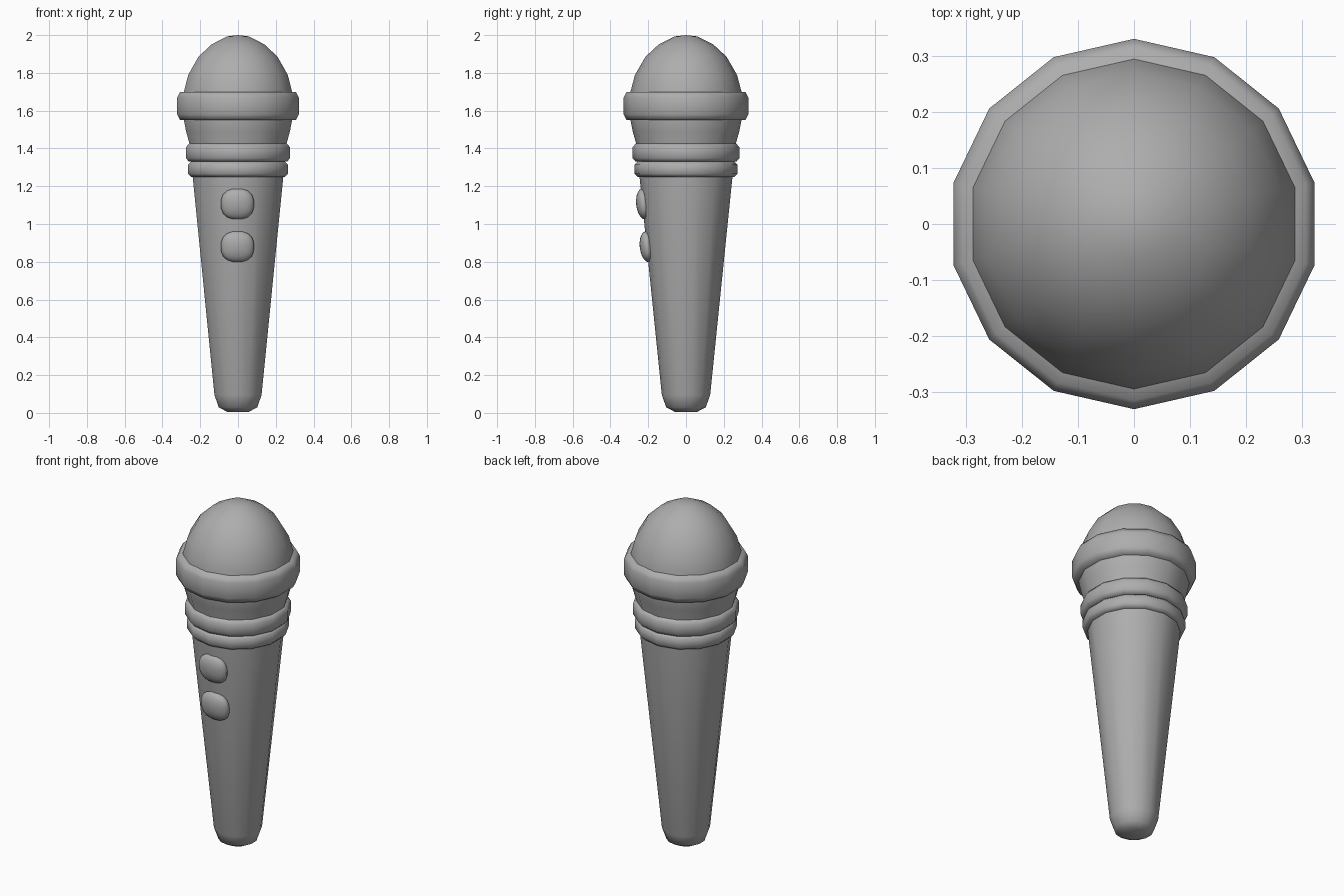
import bpy, bmesh, math
from mathutils import Vector

if "Cube" in bpy.data.objects:
    bpy.data.objects.remove(bpy.data.objects["Cube"])

SIDES = 14

# Dark grey for every part
grey = bpy.data.materials.new("dark_grey")
grey.diffuse_color = (0.42, 0.42, 0.42, 1)
grey.use_nodes = True
grey.node_tree.nodes["Principled BSDF"].inputs["Base Color"].default_value = grey.diffuse_color


def finish(name, bm, angle):
    bmesh.ops.recalc_face_normals(bm, faces=bm.faces)
    mesh = bpy.data.meshes.new(name)
    bm.to_mesh(mesh)
    bm.free()
    mesh.materials.append(grey)
    ob = bpy.data.objects.new(name, mesh)
    bpy.context.collection.objects.link(ob)
    bpy.ops.object.select_all(action='DESELECT')
    ob.select_set(True)
    bpy.context.view_layer.objects.active = ob
    bpy.ops.object.shade_smooth_by_angle(angle=math.radians(angle))
    return ob


def lathe(name, profile, closed=False, angle=75):
    """Spin (radius, z) points round z with a vertex on the y axis."""
    bm = bmesh.new()
    rings = []
    for r, z in profile:
        if r == 0:
            rings.append([bm.verts.new((0, 0, z))] * SIDES)
        else:
            rings.append([bm.verts.new((r * math.sin(2 * math.pi * i / SIDES),
                                        r * math.cos(2 * math.pi * i / SIDES), z))
                          for i in range(SIDES)])
    pairs = list(zip(rings, rings[1:]))
    if closed:
        pairs.append((rings[-1], rings[0]))
    for a, b in pairs:
        for i in range(SIDES):
            j = (i + 1) % SIDES
            bm.faces.new(list(dict.fromkeys((a[i], a[j], b[j], b[i]))))
    return finish(name, bm, angle)


def collar(name, inner, outer, z0, z1):
    """Rounded band."""
    e = (z1 - z0) * 0.2
    m = outer - 0.016
    lathe(name, [(inner, z0), (m, z0), (outer, z0 + e), (outer, z1 - e),
                 (m, z1), (inner, z1)], closed=True)


def button(name, z, y):
    """Pillow-shaped button, tilted to follow the handle."""
    bm = bmesh.new()
    bmesh.ops.create_uvsphere(bm, u_segments=20, v_segments=10, radius=1)
    for v in bm.verts:
        k = (abs(v.co.x) ** 2.5 + abs(v.co.y) ** 2.5) ** (1 / 2.5)
        s = math.hypot(v.co.x, v.co.y) / k if k > 1e-6 else 1
        v.co = Vector((v.co.x * s * 0.088, v.co.y * s * 0.082, v.co.z * 0.039))
    ob = finish(name, bm, 75)
    ob.location = (-0.003, y, z)
    ob.rotation_euler = (math.radians(90 + 5.9), 0, 0)


# Handle
lathe("handle", [(0, 0.006), (0.06, 0.006), (0.105, 0.03), (0.128, 0.095),
                 (0.246, 1.25), (0.252, 1.33), (0, 1.33)])
# Neck under the head
lathe("neck", [(0, 1.33), (0.25, 1.33), (0.262, 1.42), (0.282, 1.49), (0.294, 1.55),
               (0.294, 1.6), (0, 1.6)])
# Domed head
lathe("head", [(0, 1.6), (0.3, 1.6), (0.294, 1.70), (0.27, 1.79), (0.215, 1.885),
               (0.145, 1.95), (0.06, 1.993), (0, 2.0)])
# Collars
collar("head_collar", 0.26, 0.33, 1.55, 1.70)
collar("upper_collar", 0.22, 0.283, 1.33, 1.425)
collar("lower_collar", 0.22, 0.272, 1.25, 1.33)
# Buttons
button("upper_button", 1.106, -0.225)
button("lower_button", 0.88, -0.206)
